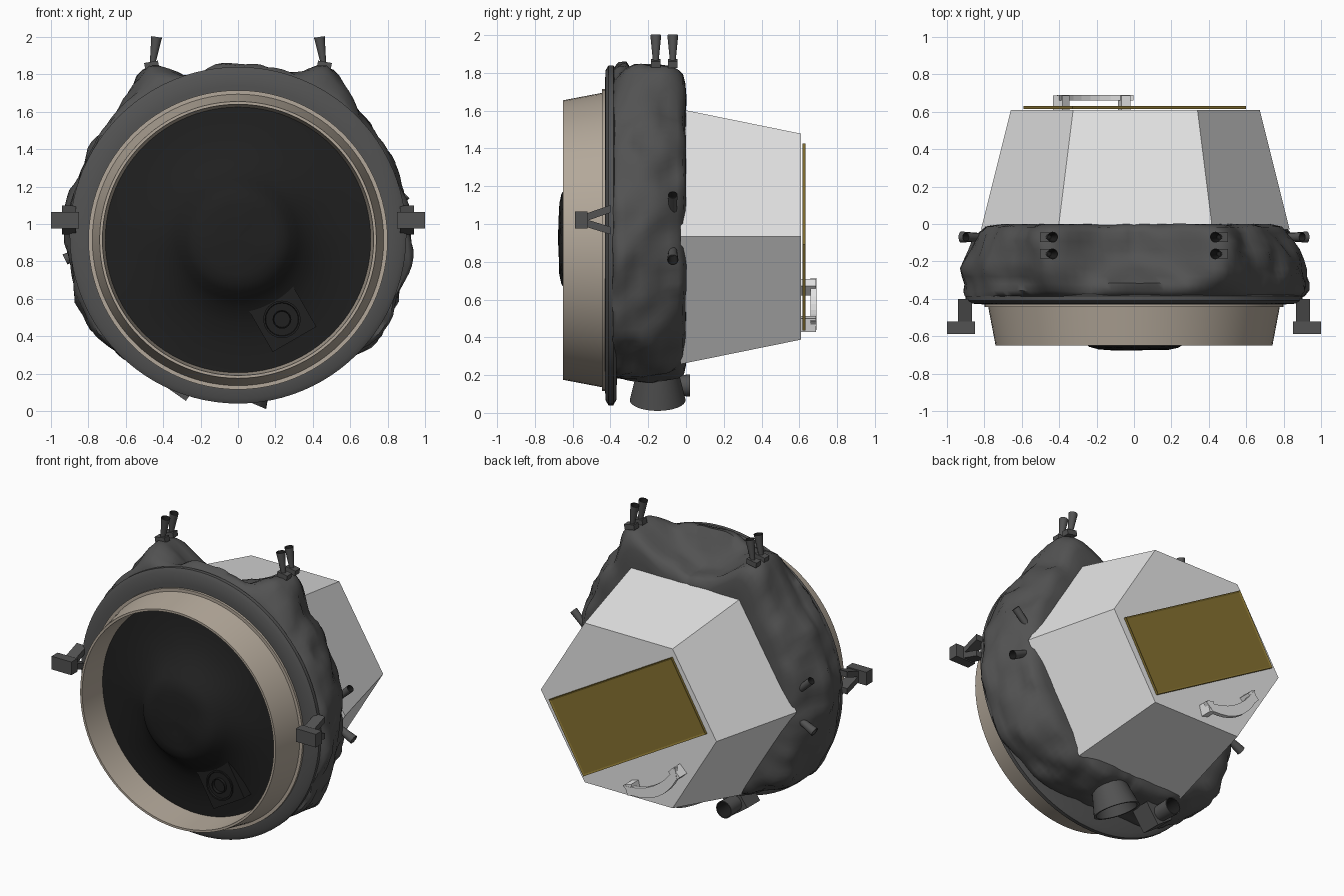
import bpy, bmesh, math
from mathutils import Vector, Matrix, noise

if "Cube" in bpy.data.objects:
    bpy.data.objects.remove(bpy.data.objects["Cube"])


def mat(name, r, g, b):
    m = bpy.data.materials.new(name)
    m.diffuse_color = (r, g, b, 1)
    m.use_nodes = True
    m.node_tree.nodes["Principled BSDF"].inputs["Base Color"].default_value = m.diffuse_color
    return m


GREY = mat("dark grey", 0.085, 0.085, 0.085)
BLACK = mat("black", 0.014, 0.014, 0.014)
BEIGE = mat("warm beige", 0.45, 0.39, 0.32)
PALE = mat("pale grey", 0.79, 0.79, 0.79)
GOLD = mat("gold", 0.235, 0.165, 0.03)


def finish(name, bm, mats, smooth=None):
    bmesh.ops.remove_doubles(bm, verts=bm.verts, dist=1e-5)
    bmesh.ops.recalc_face_normals(bm, faces=bm.faces)
    me = bpy.data.meshes.new(name)
    bm.to_mesh(me)
    bm.free()
    for m in mats:
        me.materials.append(m)
    ob = bpy.data.objects.new(name, me)
    bpy.context.collection.objects.link(ob)
    if smooth:
        bpy.ops.object.select_all(action='DESELECT')
        ob.select_set(True)
        bpy.context.view_layer.objects.active = ob
        bpy.ops.object.shade_smooth_by_angle(angle=math.radians(smooth))
    return ob


def lathe(name, profile, cx, cz, m, segs=96, fn=None, smooth=35):
    """Turn (radius, y) points about a y axis; fn may bend each point."""
    bm = bmesh.new()
    rings = []
    for r, y in profile:
        ring = []
        for i in range(segs):
            t = 2 * math.pi * i / segs
            rr, yy = fn(r, y, t) if fn else (r, y)
            ring.append(bm.verts.new((cx + rr * math.cos(t), yy, cz + rr * math.sin(t))))
        rings.append(ring)
    for a, b in zip(rings, rings[1:]):
        for i in range(segs):
            j = (i + 1) % segs
            bm.faces.new((a[i], a[j], b[j], b[i]))
    return finish(name, bm, [m], smooth)


def tube(name, p0, p1, r0, r1, mats, segs=20):
    """Hollow flared tube from p0 (closed) to p1 (open mouth)."""
    p0, p1 = Vector(p0), Vector(p1)
    axis = p1 - p0
    L = axis.length
    q = axis.to_track_quat('Z', 'Y').to_matrix()
    bm = bmesh.new()
    rings = []
    for r, z in ((r0, 0), (r1, L), (r1 * 0.9, L), (r0 * 0.8, L * 0.2)):
        rings.append([bm.verts.new(p0 + q @ Vector((r * math.cos(2 * math.pi * i / segs),
                      r * math.sin(2 * math.pi * i / segs), z))) for i in range(segs)])
    for k in range(3):
        for i in range(segs):
            j = (i + 1) % segs
            f = bm.faces.new((rings[k][i], rings[k][j], rings[k + 1][j], rings[k + 1][i]))
            f.material_index = 1 if k == 2 else 0
    bm.faces.new(rings[0])
    bm.faces.new(rings[3]).material_index = 1
    return finish(name, bm, mats, 35)


def box(name, c, size, m, rot=0, axis='Y'):
    bm = bmesh.new()
    bmesh.ops.create_cube(bm, size=1, matrix=Matrix.Translation(c)
                          @ Matrix.Rotation(math.radians(rot), 4, axis) @ Matrix.Diagonal((*size, 1)))
    return finish(name, bm, [m])


def prism(name, pts, x0, x1, m):
    """Extrude a (y, z) outline along x."""
    bm = bmesh.new()
    a = [bm.verts.new((x0, y, z)) for y, z in pts]
    b = [bm.verts.new((x1, y, z)) for y, z in pts]
    bm.faces.new(a)
    bm.faces.new(b)
    for i in range(len(pts)):
        j = (i + 1) % len(pts)
        bm.faces.new((a[i], a[j], b[j], b[i]))
    return finish(name, bm, [m])


# crumpled fabric-covered body with two shoulders at the top
def body_shape(r, y, t):
    c, s = math.cos(t), math.sin(t)
    base = 0.73 + 0.19 * min(1, abs(c) * 1.25)
    back = max(0, min(1, (y + 0.22) / 0.2))
    base -= 0.075 * back * c * c
    # upper front edge flares out to meet the flange
    front = max(0, min(1, (-0.2 - y) / 0.12))
    if s > 0:
        base += (0.90 - base) * front * min(1, s * 1.5)
    k = max(0, min(1, (y + 0.40) / 0.2))
    a = math.degrees(math.atan2(s, abs(c)))
    sigma = 8 if a > 62.5 else 12.5
    base += 0.195 * k * math.exp(-((a - 62.5) / sigma) ** 2)
    p = Vector((c * 4.5, y * 9, s * 4.5))
    n = noise.noise(p) * 0.035 + noise.noise(p * 2.3) * 0.015
    fade = 1 if r > 0.85 else 0
    return r * (base + n * fade), y + 0.2 * n * fade


lathe("body_blanket", [(0.3, -0.395), (0.75, -0.395), (0.98, -0.39), (1, -0.36), (1, -0.32), (1, -0.28),
      (1, -0.24), (0.995, -0.19), (0.99, -0.14), (0.985, -0.09), (0.97, -0.045), (0.945, -0.015),
      (0.88, -0.002), (0.78, 0), (0.3, 0)], 0, 0.94, GREY, 144, body_shape, 60)

# dark flange, front plate and beige docking collar
lathe("flange", [(0.70, -0.425), (0.80, -0.43), (0.875, -0.425), (0.90, -0.41), (0.90, -0.385),
      (0.87, -0.368), (0.70, -0.365)], 0, 0.94, GREY)
lathe("flange_plate", [(0.70, -0.445), (0.80, -0.445), (0.80, -0.42), (0.70, -0.42)], 0, 0.915, BEIGE)
lathe("collar", [(0.71, -0.43), (0.78, -0.44), (0.74, -0.65), (0.725, -0.65), (0.71, -0.45)],
      0, 0.915, BEIGE)


# black domed dish inside the collar
def dish_shape(r, y, t):
    p = Vector((r * math.cos(t) * 5, 3, r * math.sin(t) * 5))
    return r, y + 0.012 * noise.noise(p) * (1 - r / 0.72)


lathe("dish", [(0.001, -0.676), (0.1, -0.675), (0.19, -0.67), (0.24, -0.658), (0.28, -0.63), (0.32, -0.585),
      (0.37, -0.54), (0.45, -0.50), (0.55, -0.47), (0.65, -0.455), (0.715, -0.45)],
      0, 0.92, BLACK, 96, dish_shape, 60)

# sensor box on the dish
box("sensor_box", (0.235, -0.485, 0.5), (0.27, 0.09, 0.27), BLACK, -30)
tube("sensor_ring", (0.235, -0.50, 0.49), (0.235, -0.54, 0.49), 0.10, 0.10, [BLACK, BLACK], 24)
tube("sensor_lens", (0.235, -0.50, 0.49), (0.235, -0.55, 0.49), 0.05, 0.05, [BLACK, BLACK], 24)

# tapered six-sided equipment module
bm = bmesh.new()
ends = []
for y, R, h in ((-0.03, 0.825, 0.675), (0.61, 0.665, 0.545)):
    pts = [(R, 0), (R / 2, h), (-R / 2, h), (-R, 0), (-R / 2, -h), (R / 2, -h)]
    ends.append([bm.verts.new((0.007 + x, y, 0.933 + z)) for x, z in pts])
for e in ends:
    bm.faces.new(e)
for i in range(6):
    j = (i + 1) % 6
    bm.faces.new((ends[0][i], ends[0][j], ends[1][j], ends[1][i]))
finish("equipment_module", bm, [PALE])

# gold panel with a thin raised rim
bm = bmesh.new()
bmesh.ops.create_cube(bm, size=1, matrix=Matrix.Translation((0.003, 0.624, 0.932))
                      @ Matrix.Rotation(math.radians(30), 4, 'Y') @ Matrix.Diagonal((1.07, 0.016, 0.525, 1)))
bm.normal_update()
top = [f for f in bm.faces if f.normal.y > 0.9]
bmesh.ops.inset_region(bm, faces=top, thickness=0.016, depth=0)
for v in top[0].verts:
    v.co.y -= 0.005
finish("gold_panel", bm, [GOLD])

# curved grab handle: bowed bar on two posts
M = Matrix.Translation((-0.225, 0, 0.56)) @ Matrix.Rotation(math.radians(30), 4, 'Y')
bm = bmesh.new()
prev = None
N = 8
for i in range(N + 1):
    s = -1 + 2 * i / N
    u, w = 0.215 * s, -0.065 * (1 - s * s) + 0.012
    ring = [bm.verts.new(M @ Vector((u + a * 0.35 * s, y, w + a)))
            for a, y in ((-0.036, 0.66), (0.036, 0.66), (0.036, 0.69), (-0.036, 0.69))]
    if prev:
        for k in range(4):
            bm.faces.new((prev[k], prev[(k + 1) % 4], ring[(k + 1) % 4], ring[k]))
    if i in (0, N):
        bm.faces.new(ring)
    prev = ring
finish("handle_bar", bm, [PALE])
for s in (-1, 1):
    box("handle_post", M @ Vector((0.195 * s, 0.648, 0.008)), (0.05, 0.08, 0.074), PALE, 30 - 15 * s)

# parts mirrored left and right
for s in (-1, 1):
    # upper thruster pairs
    for y in (-0.16, -0.07):
        tube("top_thruster", (0.458 * s, y, 1.85), (0.435 * s, y, 2.0), 0.014, 0.029, [GREY, BLACK])
        box("top_thruster_mount", (0.462 * s, y, 1.85), (0.075, 0.05, 0.035), GREY, 10 * s)
    # side thrusters
    tube("side_thruster_upper", (0.79 * s, -0.07, 1.05), (0.90 * s, -0.07, 1.155), 0.02, 0.025, [GREY, BLACK])
    tube("side_thruster_lower", (0.80 * s, -0.07, 0.87), (0.925 * s, -0.07, 0.81), 0.02, 0.03, [GREY, BLACK])
    # latch brackets: foot block on a forked arm
    box("bracket_foot", (0.925 * s, -0.555, 1.02), (0.15, 0.065, 0.09), GREY)
    prism("bracket_arm_upper", [(-0.53, 1.015), (-0.53, 1.055), (-0.40, 1.10), (-0.40, 1.06)],
          0.865 * s, 0.94 * s, GREY)
    prism("bracket_arm_lower", [(-0.53, 1.025), (-0.53, 0.985), (-0.40, 0.945), (-0.40, 0.985)],
          0.865 * s, 0.94 * s, GREY)

# main nozzle and small thruster underneath
tube("main_nozzle", (0.12, -0.15, 0.32), (0.014, -0.15, 0.068), 0.085, 0.148, [GREY, GREY], 32)
tube("lower_thruster", (-0.30, -0.25, 0.145), (-0.30, 0.02, 0.145), 0.045, 0.058, [GREY, BLACK], 24)
box("lower_thruster_mount", (-0.29, -0.17, 0.16), (0.14, 0.14, 0.16), GREY, 35)
